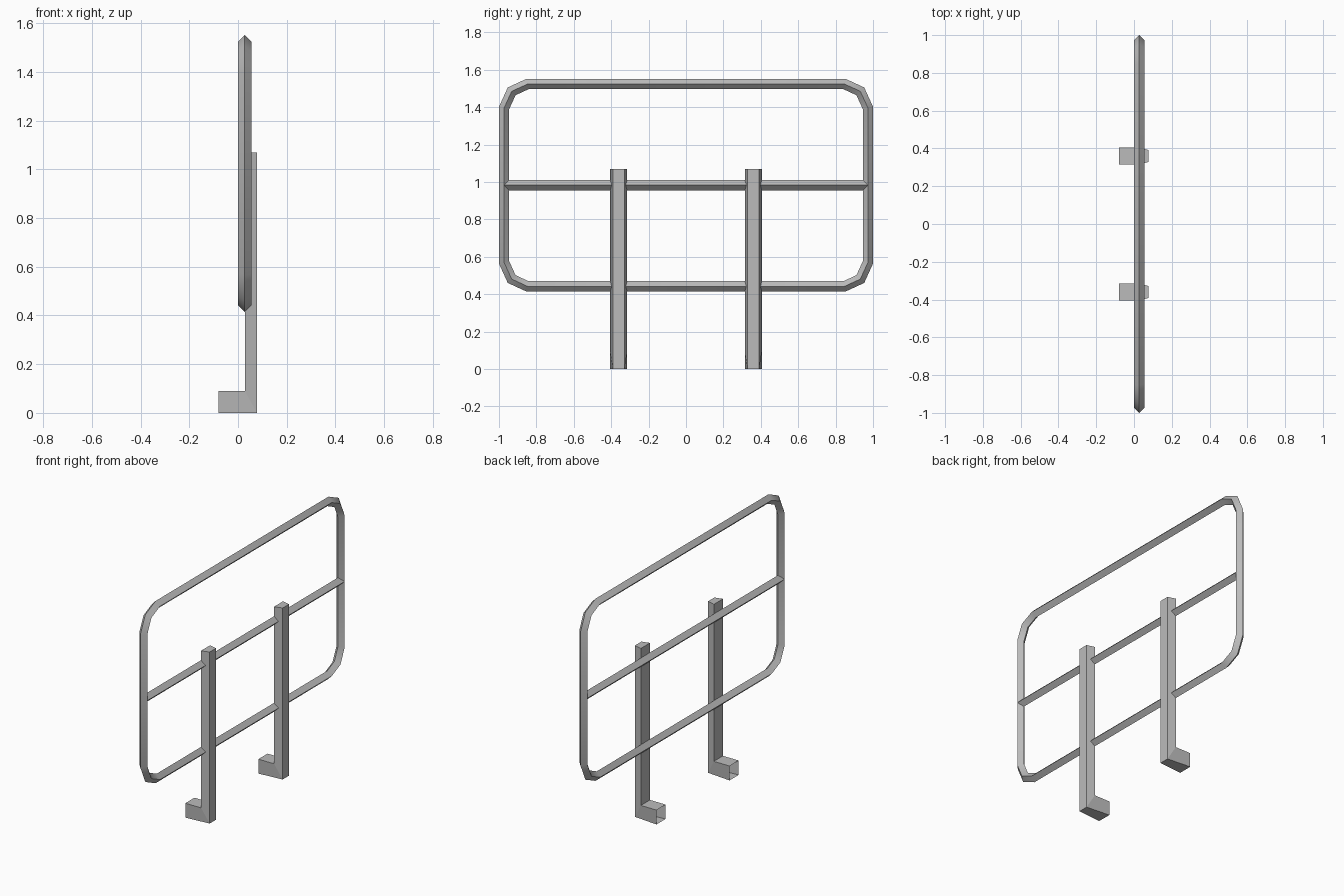
import bpy, bmesh, math
from mathutils import Vector

cube = bpy.data.objects.get("Cube")
if cube:
    bpy.data.objects.remove(cube, do_unlink=True)

steel = bpy.data.materials.new("grey steel")
steel.use_nodes = True
GREY = (0.5, 0.5, 0.5, 1)
steel.diffuse_color = GREY
steel.node_tree.nodes["Principled BSDF"].inputs["Base Color"].default_value = GREY

TUBE_X = 0.0275   # plane of the tubes
R = 0.0275        # tube radius across the diamond
MID_Z = 0.983


def finish(name, bm, smooth_angle=None):
    bmesh.ops.recalc_face_normals(bm, faces=bm.faces)
    mesh = bpy.data.meshes.new(name)
    bm.to_mesh(mesh)
    bm.free()
    mesh.materials.append(steel)
    obj = bpy.data.objects.new(name, mesh)
    bpy.context.collection.objects.link(obj)
    if smooth_angle:
        bpy.ops.object.select_all(action="DESELECT")
        obj.select_set(True)
        bpy.context.view_layer.objects.active = obj
        bpy.ops.object.shade_smooth_by_angle(angle=math.radians(smooth_angle))
    return obj


def bridge(bm, a, b):
    for i in range(len(a)):
        j = (i + 1) % len(a)
        bm.faces.new((a[i], a[j], b[j], b[i]))


def diamond_ring(bm, y, z, normal):
    """Four-sided tube section; normal is the in-plane (y, z) direction."""
    c = Vector((TUBE_X, y, z))
    n = Vector((0, normal[0], normal[1])) * R
    x = Vector((R, 0, 0))
    return [bm.verts.new(c + d) for d in (n, x, -n, -x)]


# Rounded rectangular frame: one mitred tube loop
corner = [(0.973, 0.412), (0.932, 0.502), (0.847, 0.541)]
path = []
for sy, sz in ((1, 1), (-1, 1), (-1, -1), (1, -1)):
    pts = [Vector((sy * y, MID_Z + sz * z)) for y, z in corner]
    path += pts if sy * sz > 0 else pts[::-1]
bm = bmesh.new()
rings = []
for i, p in enumerate(path):
    d1 = (p - path[i - 1]).normalized()
    d2 = (path[(i + 1) % len(path)] - p).normalized()
    n1, n2 = Vector((d1.y, -d1.x)), Vector((d2.y, -d2.x))
    mitre = (n1 + n2) / (1 + n1.dot(n2))
    rings.append(diamond_ring(bm, p.x, p.y, mitre))
for i, ring in enumerate(rings):
    bridge(bm, rings[i - 1], ring)
finish("frame_loop", bm, 50)

# Horizontal rail across the middle
bm = bmesh.new()
ends = [diamond_ring(bm, y, MID_Z, (0, 1)) for y in (-0.973, 0.973)]
bridge(bm, *ends)
for e in ends:
    bm.faces.new(e)
finish("middle_rail", bm)


# Posts: tapered upright mitred into an open-ended square foot
def post(name, y):
    bm = bmesh.new()

    def section(inner, outer):
        (xi, zi, wi), (xo, zo, wo) = inner, outer
        return [bm.verts.new(v) for v in (
            (xi, y - wi, zi), (xi, y + wi, zi), (xo, y + wo, zo), (xo, y - wo, zo))]

    foot_end = section((-0.08, 0.09, 0.045), (-0.08, 0, 0.045))
    bend = section((0.028, 0.09, 0.045), (0.078, 0, 0.031))
    top = section((0.028, 1.07, 0.045), (0.078, 1.07, 0.031))
    bridge(bm, foot_end, bend)
    bridge(bm, bend, top)
    bm.faces.new(top)
    finish(name, bm)


post("right_post", -0.36)
post("left_post", 0.36)
